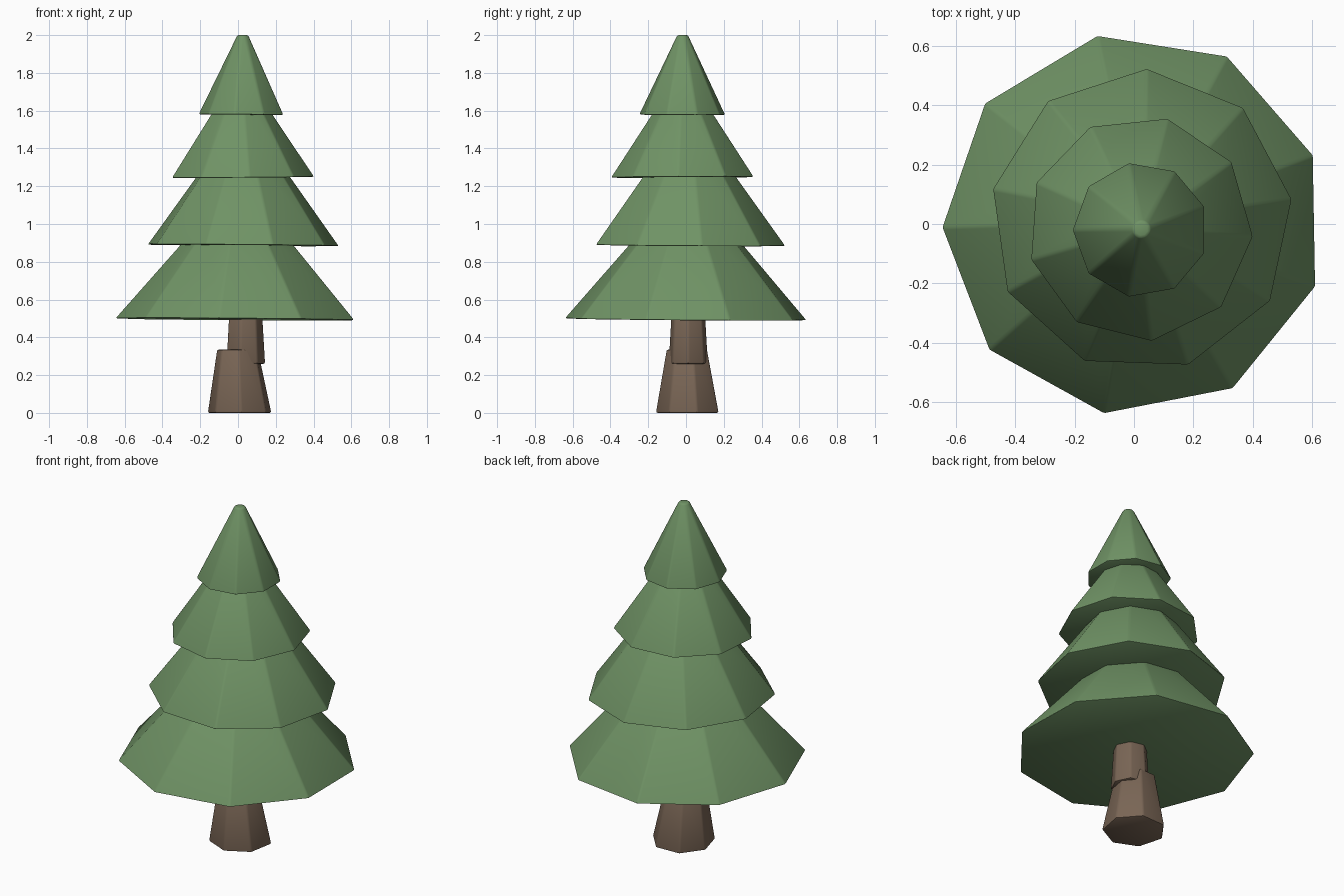
import bpy, bmesh
from math import radians
from mathutils import Matrix, Vector

if "Cube" in bpy.data.objects:
    bpy.data.objects.remove(bpy.data.objects["Cube"], do_unlink=True)


def make_material(name, rgb):
    mat = bpy.data.materials.new(name)
    mat.use_nodes = True
    mat.diffuse_color = (*rgb, 1)
    mat.node_tree.nodes["Principled BSDF"].inputs["Base Color"].default_value = (*rgb, 1)
    return mat


green = make_material("needle green", (0.16, 0.29, 0.13))
brown = make_material("bark brown", (0.19, 0.13, 0.09))


def frustum(name, mat, sides, center, z, radii, turn, top_shift=(0, 0), tilt=(0, 0)):
    """Tapered prism with softened edges; turn is the angle of one corner."""
    bm = bmesh.new()
    height = z[1] - z[0]
    bmesh.ops.create_cone(bm, cap_ends=True, segments=sides, radius1=radii[0],
                          radius2=radii[1], depth=height,
                          matrix=Matrix.Translation((0, 0, height / 2)))
    # put the first corner on +x, then turn it into place
    first = max((v.co.copy() for v in bm.verts if v.co.z < height / 2), key=lambda c: c.x)
    offset = Vector((1, 0)).angle_signed(first.xy)
    bmesh.ops.rotate(bm, verts=bm.verts,
                     matrix=Matrix.Rotation(radians(turn) + offset, 3, 'Z'))
    for v in bm.verts:
        if v.co.z > height / 2:
            v.co.xy += Vector(top_shift)
    bmesh.ops.bevel(bm, geom=bm.edges[:], offset=0.009, segments=2, profile=0.5,
                    affect='EDGES', clamp_overlap=True)
    mesh = bpy.data.meshes.new(name)
    bm.to_mesh(mesh)
    bm.free()
    mesh.materials.append(mat)
    obj = bpy.data.objects.new(name, mesh)
    obj.location = (*center, z[0])
    obj.rotation_euler = (*tilt, 0)
    bpy.context.collection.objects.link(obj)
    bpy.ops.object.select_all(action='DESELECT')
    obj.select_set(True)
    bpy.context.view_layer.objects.active = obj
    bpy.ops.object.shade_smooth_by_angle(angle=radians(35))
    return obj


# Trunk: flared base and an offset upper section
frustum("trunk_base", brown, 7, (0.01, 0.013), (0, 0.335), (0.174, 0.112), 221,
        top_shift=(-0.012, -0.005))
frustum("trunk_upper", brown, 7, (0.037, 0.012), (0.26, 0.6), (0.108, 0.088), 0)

# Foliage tiers, bottom to top: center, heights, radii, corner angle, tilt
tiers = [
    ((0, 0), (0.495, 1.0), (0.65, 0.21), 181, (-0.008, 0.008)),
    ((0.025, 0.012), (0.887, 1.35), (0.515, 0.18), 88, (-0.006, 0.008)),
    ((0.02, -0.015), (1.247, 1.68), (0.385, 0.10), 76, (0.005, -0.008)),
    ((0.022, -0.02), (1.578, 2.0), (0.232, 0.03), 100, (-0.005, 0.008)),
]
for i, (center, z, radii, turn, tilt) in enumerate(tiers):
    frustum(f"foliage_tier_{i + 1}", green, 9, center, z, radii, turn, tilt=tilt)
